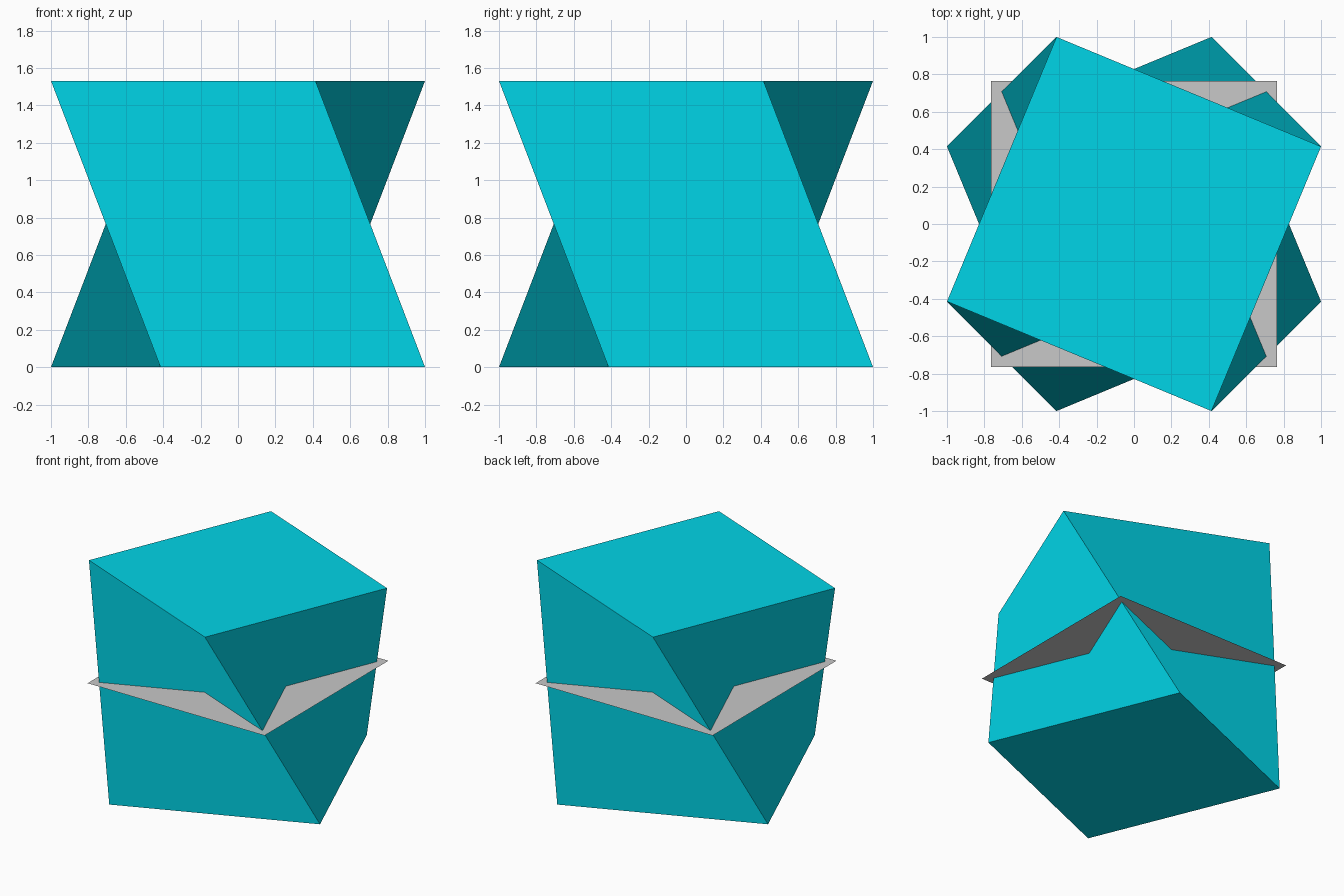
import bpy, bmesh, math

if "Cube" in bpy.data.objects:
    bpy.data.objects.remove(bpy.data.objects["Cube"])

RADIUS = 1 / math.cos(math.radians(22.5))    # centre to corner, about 1.08
SIDE = RADIUS * math.sqrt(2)                 # cube edge, about 1.53


def material(name, rgb):
    m = bpy.data.materials.new(name)
    m.diffuse_color = (*rgb, 1)
    m.use_nodes = True
    m.node_tree.nodes["Principled BSDF"].inputs["Base Color"].default_value = m.diffuse_color
    return m


def add_object(name, bm, mat):
    mesh = bpy.data.meshes.new(name)
    bm.to_mesh(mesh)
    bm.free()
    mesh.materials.append(mat)
    obj = bpy.data.objects.new(name, mesh)
    bpy.context.collection.objects.link(obj)
    return obj


def ring(bm, start, z):
    """Four corners of a square, counter-clockwise from a start angle."""
    angles = [math.radians(start + 90 * i) for i in range(4)]
    return [bm.verts.new((RADIUS * math.cos(a), RADIUS * math.sin(a), z)) for a in angles]


# Cube twisted by 45 degrees; each side is one quad folded inward on its diagonal
bm = bmesh.new()
bottom = ring(bm, -112.5, 0)
top = ring(bm, -157.5, SIDE)
for i in range(4):
    j = (i + 1) % 4
    bm.faces.new((top[i], bottom[i], bottom[j], top[j]))
bm.faces.new(top)
bm.faces.new(bottom[::-1])
add_object("twisted_cube", bm, material("cyan", (0.0, 0.66, 0.80)))

# Flat square sheet through the middle
bm = bmesh.new()
h = SIDE / 2
bm.faces.new([bm.verts.new((x, y, h)) for x, y in ((-h, -h), (h, -h), (h, h), (-h, h))])
add_object("middle_sheet", bm, material("grey", (0.58, 0.58, 0.58)))
